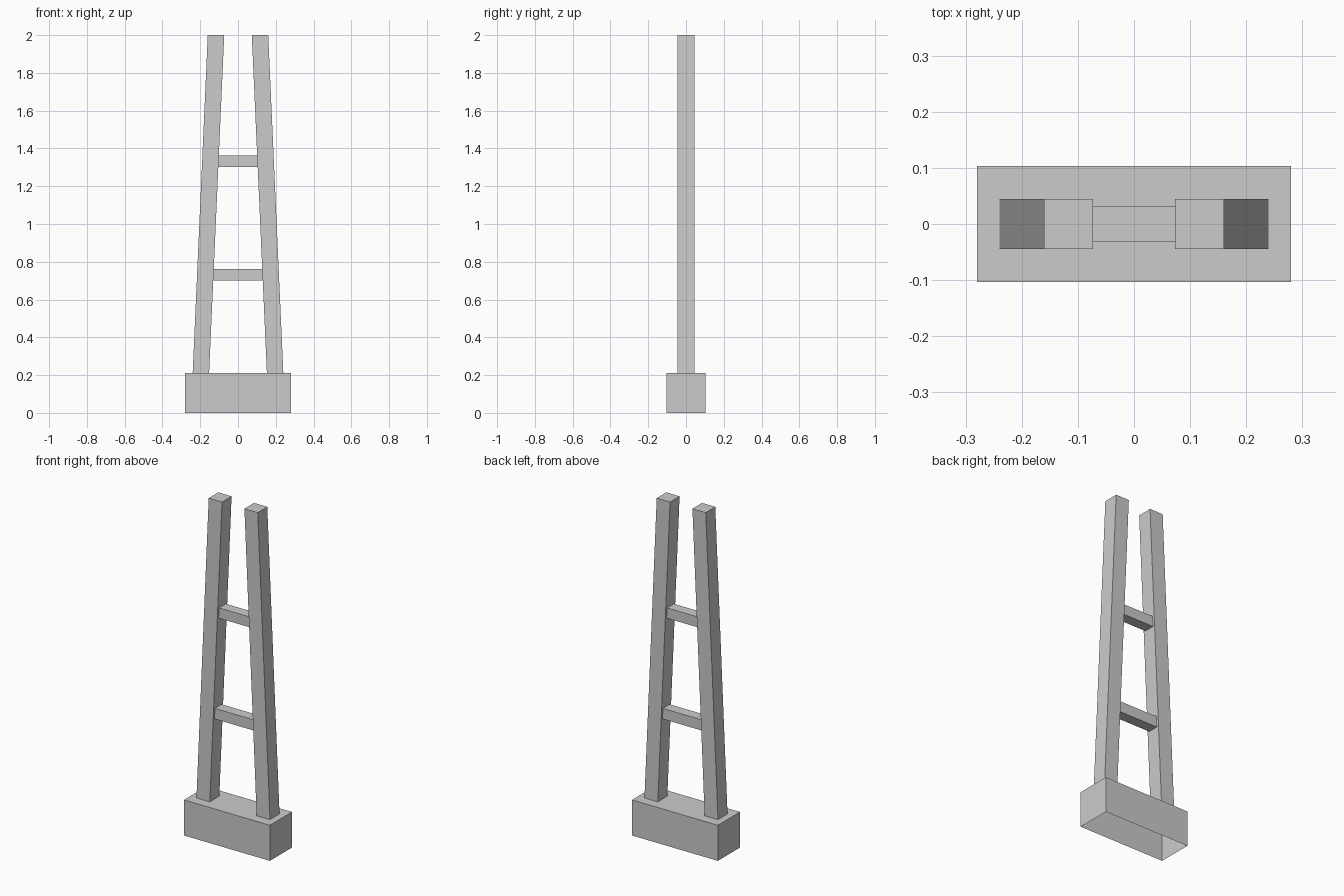
import bpy

if "Cube" in bpy.data.objects:
    bpy.data.objects.remove(bpy.data.objects["Cube"])

BASE_TOP, TOP = 0.21, 2.0


def tube(name, rings, half_depth, cap_end):
    """Four-sided part swept between two x/z edges; optionally closed at the far end."""
    verts = [(x, y, z)
             for (x0, z0), (x1, z1) in rings
             for x, y, z in ((x0, -half_depth, z0), (x1, -half_depth, z1),
                             (x1, half_depth, z1), (x0, half_depth, z0))]
    faces = [(i, (i + 1) % 4, (i + 1) % 4 + 4, i + 4) for i in range(4)]
    if cap_end:
        faces.append((4, 5, 6, 7))
    mesh = bpy.data.meshes.new(name)
    mesh.from_pydata(verts, [], faces)
    obj = bpy.data.objects.new(name, mesh)
    bpy.context.collection.objects.link(obj)
    return obj


def leg_inner(z):
    """Half-gap between the leaning legs at height z."""
    return 0.073 + 0.08 * (TOP - z) / (TOP - BASE_TOP)


# Base block, open underneath
tube("base", [((-0.28, 0), (0.28, 0)),
              ((-0.28, BASE_TOP), (0.28, BASE_TOP))], 0.103, True)

# Leaning legs, standing on the base
for side, sign in (("left", -1), ("right", 1)):
    rings = []
    for z in (BASE_TOP, TOP):
        a, b = sorted((sign * leg_inner(z), sign * (leg_inner(z) + 0.087)))
        rings.append(((a, z), (b, z)))
    tube(side + "_leg", rings, 0.0445, True)

# Rungs, mitred to the inner faces of the legs
for name, z0, z1 in (("lower_rung", 0.70, 0.763), ("upper_rung", 1.302, 1.363)):
    lo, hi = leg_inner(z0), leg_inner(z1)
    tube(name, [((-hi, z1), (-lo, z0)), ((hi, z1), (lo, z0))], 0.0315, False)

# Make face directions point outward
import bmesh
for obj in bpy.context.collection.objects:
    bm = bmesh.new()
    bm.from_mesh(obj.data)
    bmesh.ops.recalc_face_normals(bm, faces=bm.faces)
    bm.to_mesh(obj.data)
    bm.free()
